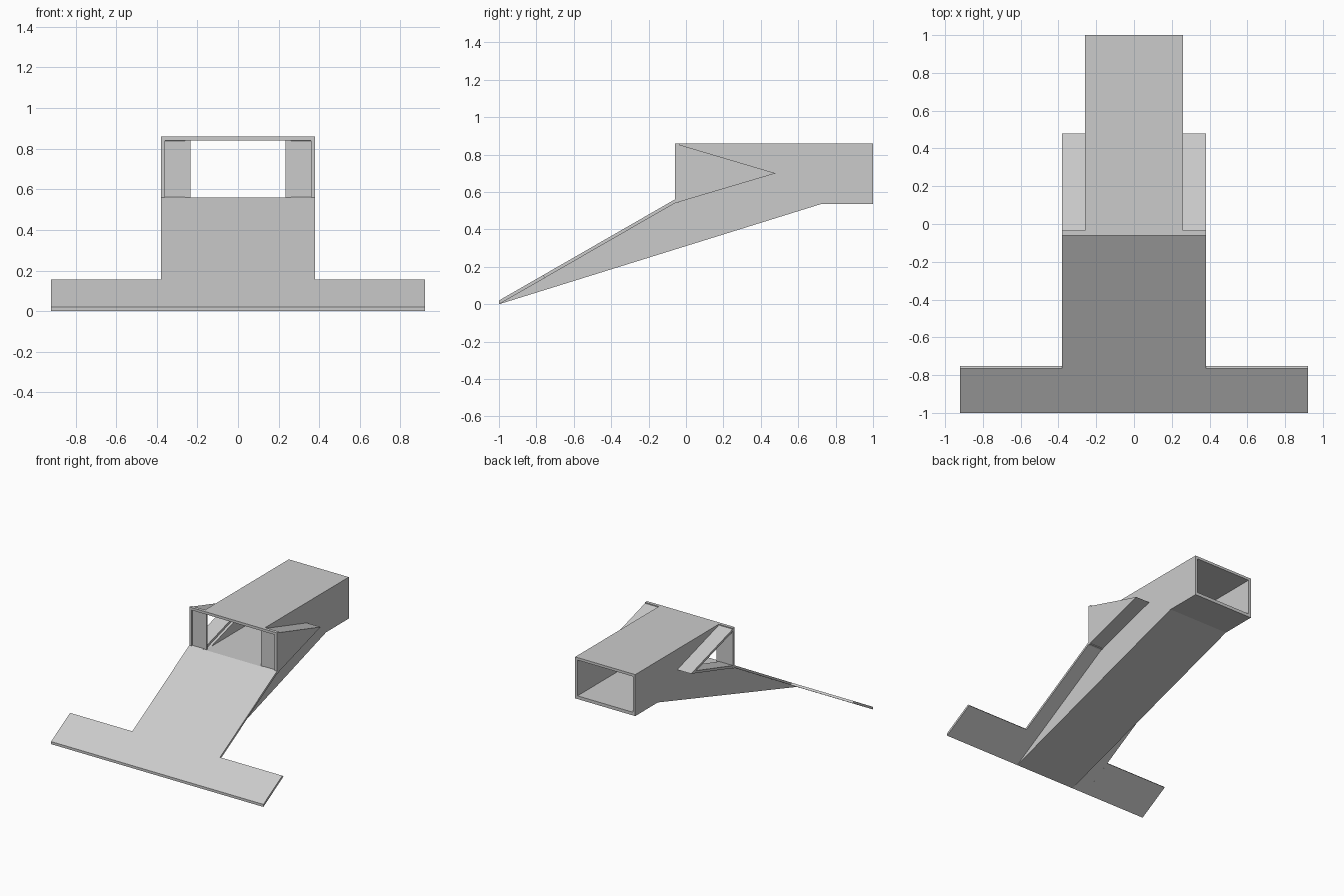
import bpy
import bmesh

cube = bpy.data.objects.get("Cube")
if cube:
    bpy.data.objects.remove(cube, do_unlink=True)

grey = bpy.data.materials.new("plain grey")
grey.use_nodes = True
grey.diffuse_color = (0.6, 0.6, 0.6, 1)
grey.node_tree.nodes["Principled BSDF"].inputs["Base Color"].default_value = (0.6, 0.6, 0.6, 1)


def prism(name, profile, x0, x1):
    """Extrude a (y, z) side profile from x0 to x1."""
    bm = bmesh.new()
    face = bm.faces.new([bm.verts.new((x0, y, z)) for y, z in profile])
    moved = bmesh.ops.extrude_face_region(bm, geom=[face])["geom"]
    verts = [g for g in moved if isinstance(g, bmesh.types.BMVert)]
    bmesh.ops.translate(bm, verts=verts, vec=(x1 - x0, 0, 0))
    bmesh.ops.recalc_face_normals(bm, faces=bm.faces)
    mesh = bpy.data.meshes.new(name)
    bm.to_mesh(mesh)
    bm.free()
    mesh.materials.append(grey)
    obj = bpy.data.objects.new(name, mesh)
    bpy.context.collection.objects.link(obj)
    return obj


def box(name, x0, x1, y0, y1, z0, z1):
    return prism(name, [(y0, z0), (y1, z0), (y1, z1), (y0, z1)], x0, x1)


# Main dimensions
FRONT, BACK, TOP, FLOOR = -0.06, 1.0, 0.86, 0.56
T = 0.02            # sheet thickness
TUBE, WIDE = 0.26, 0.38
TIP = (0.48, 0.70)  # rear point of the side scoops

# Sloping ramp and the wide crossbar at its foot
prism("ramp", [(-1, 0), (-1, T), (FRONT, FLOOR), (FRONT, FLOOR - T)], -WIDE, WIDE)
for side, s in (("left", 1), ("right", -1)):
    prism(side + "_crossbar", [(-1, 0), (-1, T), (-0.765, 0.155), (-0.752, 0.142)],
          s * WIDE, s * 0.92)

# Wedge body below the duct
prism("wedge_body", [(-1, 0), (0.72, 0.535), (BACK, 0.535), (BACK, FLOOR),
                     (FRONT, FLOOR), (FRONT, FLOOR - T)], -TUBE, TUBE)

# Duct roof and the front lintel
box("duct_roof", -TUBE, TUBE, FRONT, BACK, TOP - T, TOP)
box("front_lintel", -WIDE, WIDE, FRONT, FRONT + 0.025, TOP - T, TOP)

for side, s in (("left", 1), ("right", -1)):
    # Duct wall, notched where the scoop joins
    prism(side + "_duct_wall", [(FRONT, FLOOR - T), TIP, (FRONT, TOP), (BACK, TOP),
                                (BACK, FLOOR - T)], s * (TUBE - T), s * TUBE)
    # Folded scoop sheet
    outer = WIDE - T if s > 0 else WIDE
    prism(side + "_scoop", [(FRONT, TOP), TIP, (FRONT, FLOOR - T), (FRONT, FLOOR),
                            (TIP[0] - 0.065, TIP[1]), (FRONT, TOP - T)],
          s * TUBE, s * outer)
    # Front post and the panel closing the scoop
    box(side + "_front_post", s * (WIDE - T), s * WIDE, FRONT, FRONT + T, FLOOR - T, TOP)
    box(side + "_front_panel", s * 0.235, s * (WIDE - T),
        FRONT + 0.008, FRONT + T, FLOOR - T, TOP - T)

# Only the left scoop has an outer cover
prism("left_scoop_cover", [(FRONT, TOP), TIP, (FRONT, FLOOR - T)], WIDE - T, WIDE)
